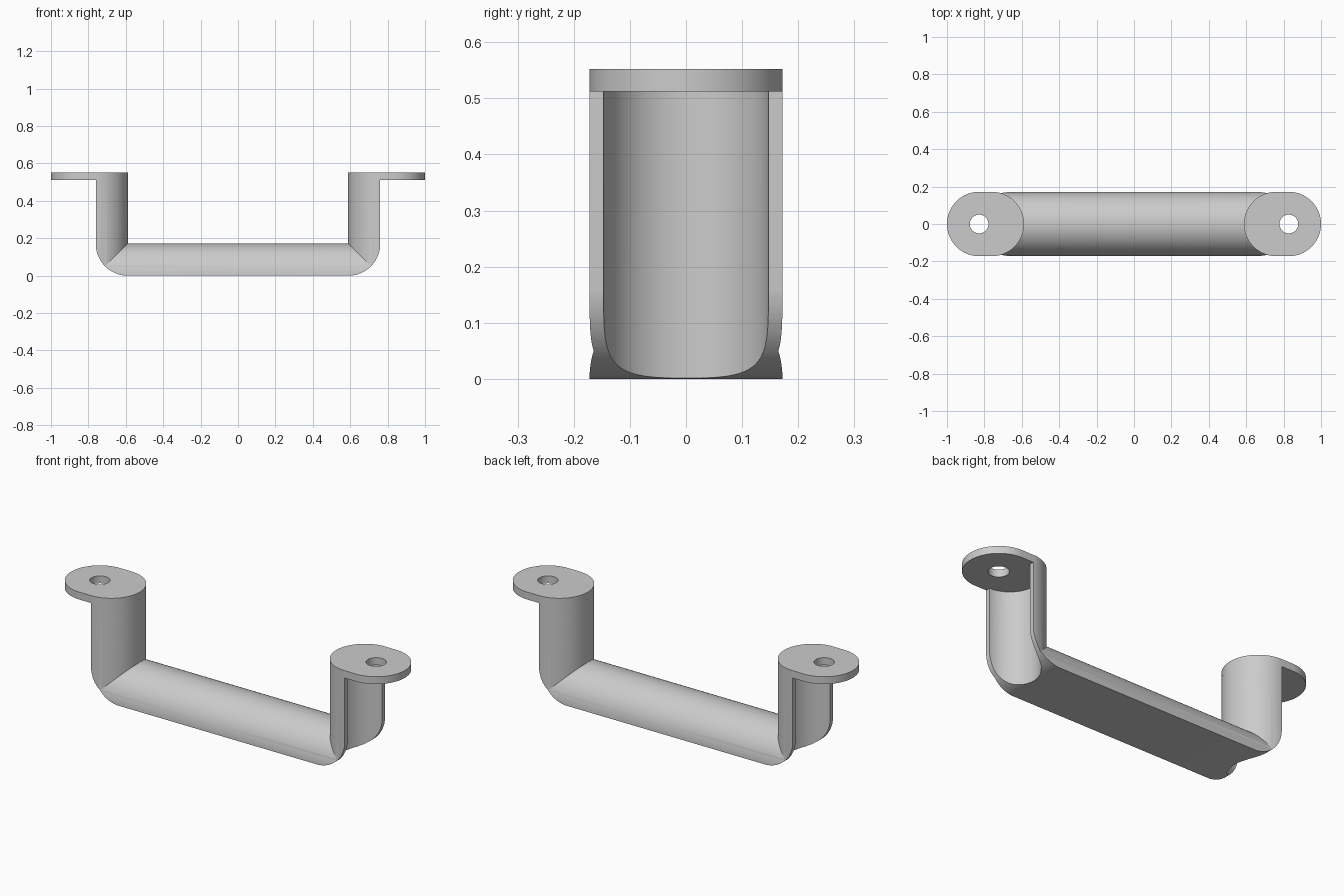
import bpy, bmesh, math
from mathutils import Vector

if "Cube" in bpy.data.objects:
    bpy.data.objects.remove(bpy.data.objects["Cube"])

R = 0.172        # half-round radius of bar and legs
XF = 0.76        # outer flat face of the legs
XE = 1.0 - R     # centre of the plate's outer end and its screw hole
Z_PLATE, Z_TOP = 0.512, 0.552

grey = bpy.data.materials.new("satin grey")
grey.diffuse_color = (0.6, 0.6, 0.6, 1)
grey.use_nodes = True
grey.node_tree.nodes["Principled BSDF"].inputs["Base Color"].default_value = grey.diffuse_color


def arc(cx, cy, r, a0, a1, n=32):
    """Points on an arc, angles in degrees."""
    return [(cx + r * math.cos(math.radians(a0 + (a1 - a0) * i / n)),
             cy + r * math.sin(math.radians(a0 + (a1 - a0) * i / n)))
            for i in range(n + 1)]


def prism(name, outline, axis, lo, hi):
    """Extrude a 2D outline along x (y,z), y (x,z) or z (x,y)."""
    place = {"x": lambda u, v: (lo, u, v),
             "y": lambda u, v: (u, lo, v),
             "z": lambda u, v: (u, v, lo)}[axis]
    step = Vector([(hi - lo) * (axis == a) for a in "xyz"])
    bm = bmesh.new()
    low = [bm.verts.new(place(u, v)) for u, v in outline]
    high = [bm.verts.new(v.co + step) for v in low]
    bm.faces.new(low[::-1])
    bm.faces.new(high)
    for i in range(len(low)):
        j = (i + 1) % len(low)
        bm.faces.new((low[i], low[j], high[j], high[i]))
    if bm.calc_volume(signed=True) < 0:
        bmesh.ops.reverse_faces(bm, faces=bm.faces)
    mesh = bpy.data.meshes.new(name)
    bm.to_mesh(mesh)
    bm.free()
    mesh.materials.append(grey)
    obj = bpy.data.objects.new(name, mesh)
    bpy.context.collection.objects.link(obj)
    return obj


def apply(obj, mod):
    bpy.ops.object.select_all(action="DESELECT")
    obj.select_set(True)
    bpy.context.view_layer.objects.active = obj
    bpy.ops.object.modifier_apply(modifier=mod.name)


def solid(mesh):
    """Volume of a mesh and whether it is closed."""
    bm = bmesh.new()
    bm.from_mesh(mesh)
    result = bm.calc_volume(signed=True), all(e.is_manifold for e in bm.edges)
    bm.free()
    return result


def combine(obj, tool, operation):
    """Boolean, trying another solver if the result is not a sound solid."""
    before = obj.data.copy()
    volume = solid(before)[0]
    for solver in ("EXACT", "MANIFOLD", "FLOAT"):
        obj.data = before.copy()
        mod = obj.modifiers.new("combine", "BOOLEAN")
        mod.operation, mod.solver, mod.object = operation, solver, tool
        apply(obj, mod)
        after, closed = solid(obj.data)
        grew = after > volume + 1e-6
        shrank = 1e-6 < after < volume - 1e-6
        if closed and (grew if operation == "UNION" else shrank):
            break
    bpy.data.objects.remove(tool)


def finish(obj, bisect=False):
    """Mirror to the other side and smooth the round faces."""
    mod = obj.modifiers.new("mirror", "MIRROR")
    mod.use_bisect_axis[0] = bisect
    apply(obj, mod)
    bpy.ops.object.shade_smooth_by_angle(angle=math.radians(25))


# Handle: half-round bar meeting a half-round leg in a mitred inner corner
handle = prism("handle", arc(0, 0, R, 0, 180, 64), "x", -0.1, 0.73)
leg = prism("leg", arc(XF, 0, R, 90, 270, 65), "z", 0.03, Z_PLATE)
combine(handle, leg, "UNION")

# Concave channel down the outer face of the leg
channel = arc(XF, 0, 0.147, 1.875, 361.875, 96)[:-1]
combine(handle, prism("channel_cutter", channel, "z", -0.3, 0.7), "DIFFERENCE")

# Rounded outer corner
e = 0.0007
corner = (arc(XF - R + e, R - e, R, -90, 0, 25)
          + [(0.9, 0.3), (0.9, -0.3), (XF - R - 0.1, -0.3)])
combine(handle, prism("corner_cutter", corner, "y", -0.4, 0.4), "DIFFERENCE")
finish(handle, bisect=True)

# Mounting plates with a screw hole
outline = arc(XE, 0, R, -90, 90, 64) + arc(XF, 0, R, 90, 270, 64)
plate = prism("mounting_plates", outline, "z", Z_PLATE, Z_TOP)
hole = arc(XE, 0, 0.05, 0, 360, 48)[:-1]
combine(plate, prism("hole_cutter", hole, "z", 0.4, 0.7), "DIFFERENCE")
finish(plate)
